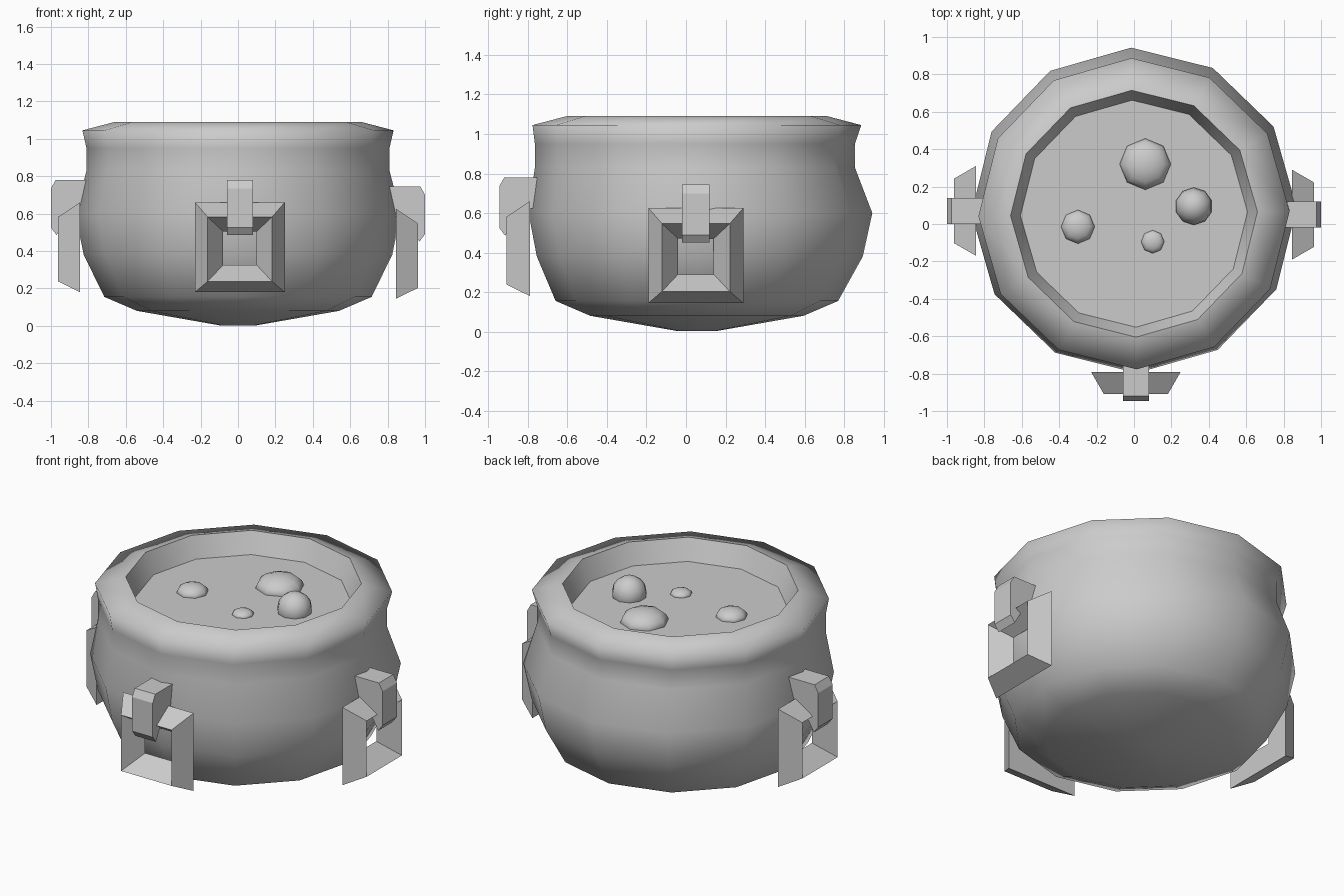
import bpy, bmesh, math
from mathutils import Matrix, Vector

default = bpy.data.objects.get("Cube")
if default:
    bpy.data.objects.remove(default)

grey = bpy.data.materials.new("plain grey")
grey.use_nodes = True
grey.diffuse_color = (0.6, 0.6, 0.6, 1)
grey.node_tree.nodes["Principled BSDF"].inputs["Base Color"].default_value = (0.6, 0.6, 0.6, 1)

SIDES = 12
CENTRE_Y = 0.055
TURN = math.radians(1)


def finish(name, bm, smooth=False):
    bmesh.ops.recalc_face_normals(bm, faces=bm.faces)
    mesh = bpy.data.meshes.new(name)
    bm.to_mesh(mesh)
    bm.free()
    for p in mesh.polygons:
        p.use_smooth = smooth
    mesh.materials.append(grey)
    obj = bpy.data.objects.new(name, mesh)
    bpy.context.collection.objects.link(obj)
    return obj


def bridge(bm, a, b):
    n = len(a)
    for i in range(n):
        bm.faces.new((a[i], a[(i + 1) % n], b[(i + 1) % n], b[i]))


def lathe(name, profile, cap=False):
    """Stack rings given as (radius, height, y centre)."""
    bm = bmesh.new()
    rings = []
    for r, z, cy in profile:
        angles = [TURN + math.tau * i / SIDES for i in range(SIDES)]
        rings.append([bm.verts.new((r * math.cos(a), cy + r * math.sin(a), z)) for a in angles])
    for a, b in zip(rings, rings[1:]):
        bridge(bm, a, b)
    if cap:
        bm.faces.new(rings[0])
    return finish(name, bm, True)


# Pot: rounded belly, pinched neck and sloping rim
C = CENTRE_Y
lathe("pot_body", [(0.1, 0.003, C), (0.54, 0.08, C), (0.715, 0.155, C), (0.825, 0.38, C + 0.015),
                   (0.87, 0.6, C + 0.018), (0.81, 0.83, C - 0.01), (0.81, 0.95, C - 0.01),
                   (0.832, 1.045, C), (0.66, 1.09, C)], cap=True)
lathe("pot_inner_wall", [(0.66, 1.09, C), (0.605, 0.96, C)])

# Flat liquid surface
bm = bmesh.new()
bmesh.ops.create_circle(bm, cap_ends=True, segments=SIDES, radius=0.607,
                        matrix=Matrix.Translation((0, C, 0.965)) @ Matrix.Rotation(TURN, 4, "Z"))
finish("liquid", bm)

# Bubbles: (x, y, lift, radius, height)
bubbles = {
    "large": (0.06, 0.32, 0, 0.137, 0.075, 8),
    "tall": (0.32, 0.095, 0.02, 0.1, 0.1, 10),
    "medium": (-0.3, -0.015, 0, 0.09, 0.05, 8),
    "small": (0.1, -0.095, 0, 0.062, 0.03, 8),
}
for label, (x, y, lift, r, h, seg) in bubbles.items():
    bm = bmesh.new()
    bmesh.ops.create_uvsphere(bm, u_segments=seg, v_segments=8, radius=1,
                              matrix=Matrix.Translation((x, y, 0.965 + lift)) @ Matrix.Diagonal((r, r, h, 1)))
    finish(label + "_bubble", bm, True)


def place(bm, turn, shift):
    bm.transform(Matrix.Translation(shift) @ Matrix.Rotation(math.radians(turn), 4, "Z"))


def square_ring(bm, half, depth, z):
    return [bm.verts.new((sx * half, -depth, z + sz * half))
            for sx, sz in ((-1, -1), (1, -1), (1, 1), (-1, 1))]


# Handles: square wedge-section frame hung from a bent clip
CLIP = [(0.7, 0.78), (0.92, 0.78), (0.945, 0.735), (0.945, 0.525),
        (0.915, 0.485), (0.85, 0.6), (0.7, 0.65)]
for side, turn, shift in (("front", 0, (0.01, 0, 0)),
                          ("left", 90, (0.055, 0.05, -0.035)),
                          ("right", -90, (-0.055, 0.07, 0))):
    bm = bmesh.new()
    outer = square_ring(bm, 0.24, 0.79, 0.42)
    front = square_ring(bm, 0.172, 0.908, 0.41)
    inner = square_ring(bm, 0.09, 0.79, 0.415)
    for a, b in ((outer, front), (front, inner), (inner, outer)):
        bridge(bm, a, b)
    place(bm, turn, shift)
    finish(side + "_handle_frame", bm)

    bm = bmesh.new()
    face = bm.faces.new([bm.verts.new((-0.07, -d, z)) for d, z in CLIP])
    new = bmesh.ops.extrude_face_region(bm, geom=[face])["geom"]
    bmesh.ops.translate(bm, vec=Vector((0.14, 0, 0)),
                        verts=[v for v in new if isinstance(v, bmesh.types.BMVert)])
    place(bm, turn, shift)
    finish(side + "_handle_clip", bm)
